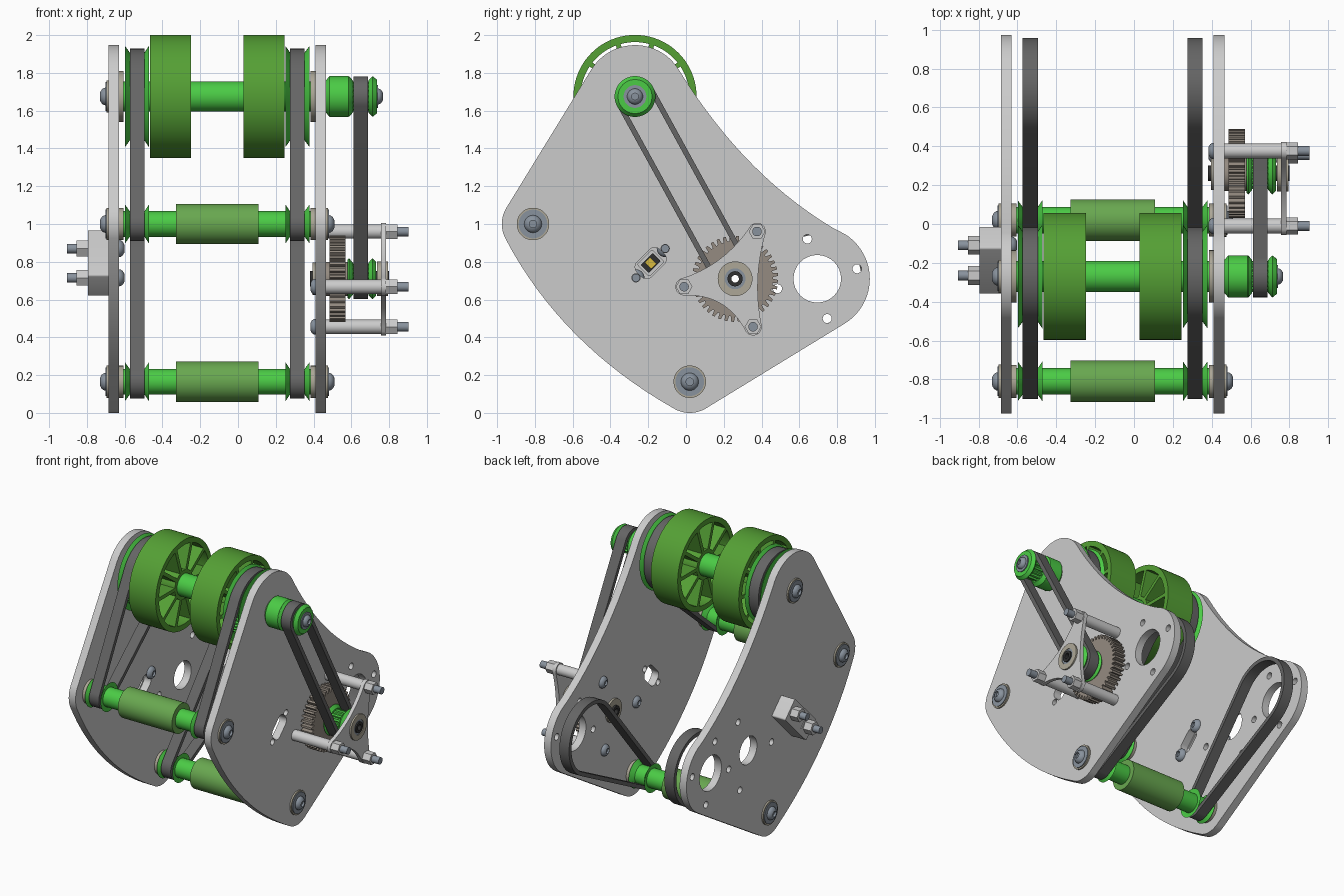
import bpy, bmesh
from math import cos, sin, pi, radians, asin, acos, atan2, hypot

if "Cube" in bpy.data.objects:
    bpy.data.objects.remove(bpy.data.objects["Cube"])


def material(name, rgb):
    m = bpy.data.materials.new(name)
    m.diffuse_color = (*rgb, 1)
    m.use_nodes = True
    m.node_tree.nodes["Principled BSDF"].inputs["Base Color"].default_value = m.diffuse_color
    return m


BRIGHT = material("bright_green", (0.07, 0.6, 0.06))
WHEEL = material("wheel_green", (0.09, 0.35, 0.035))
SLEEVE = material("sleeve_green", (0.14, 0.39, 0.08))
BELT = material("belt_grey", (0.13, 0.13, 0.13))
BROWN = material("gear_brown", (0.30, 0.26, 0.22))
BEIGE = material("bearing_beige", (0.42, 0.39, 0.31))
STEEL = material("bolt_steel", (0.25, 0.29, 0.34))
DARK = material("dark", (0.03, 0.03, 0.03))
YELLOW = material("yellow", (0.7, 0.5, 0.05))

C = -0.11                                    # middle plane between the plates
TOP, FRONT, BOTTOM = (-0.27, 1.675), (-0.81, 1.0), (0.02, 0.165)
LOBE, GEAR, SENSOR = (0.695, 0.71), (0.26, 0.71), (-0.187, 0.793)
POSTS = [(0.355, 0.456), (0.376, 0.96), (-0.01, 0.668)]
SENSOR_BOLTS = [(-0.11, 0.87), (-0.265, 0.715)]


def finish(bm, name, mat):
    bmesh.ops.remove_doubles(bm, verts=bm.verts, dist=1e-5)
    bmesh.ops.recalc_face_normals(bm, faces=bm.faces)
    me = bpy.data.meshes.new(name)
    bm.to_mesh(me)
    bm.free()
    ob = bpy.data.objects.new(name, me)
    bpy.context.collection.objects.link(ob)
    if mat:
        me.materials.append(mat)
    bpy.context.view_layer.objects.active = ob
    ob.select_set(True)
    bpy.ops.object.shade_smooth_by_angle(angle=radians(30))
    ob.select_set(False)
    return ob


def prism(name, loops, x0, x1, mat=None):
    """Fill (y, z) loops, inner ones being holes, and extrude along x."""
    bm = bmesh.new()
    for loop in loops:
        vs = [bm.verts.new((x0, y, z)) for y, z in loop]
        for a, b in zip(vs, vs[1:] + vs[:1]):
            bm.edges.new((a, b))
    bmesh.ops.triangle_fill(bm, use_beauty=True, edges=bm.edges[:], normal=(1, 0, 0))
    ext = bmesh.ops.extrude_face_region(bm, geom=bm.faces[:])
    moved = [g for g in ext["geom"] if isinstance(g, bmesh.types.BMVert)]
    bmesh.ops.translate(bm, verts=moved, vec=(x1 - x0, 0, 0))
    # keep the starting cap whichever way the extrude treated it
    if not any(all(abs(v.co.x - x0) < 1e-6 for v in f.verts) for f in bm.faces):
        rim = [e for e in bm.edges if all(abs(v.co.x - x0) < 1e-6 for v in e.verts)]
        bmesh.ops.triangle_fill(bm, use_beauty=True, edges=rim, normal=(1, 0, 0))
    return finish(bm, name, mat)


def lathe(name, c, prof, mat=None, n=48):
    """Spin an (x, radius) profile about the x axis line through c."""
    bm = bmesh.new()
    vs = [bm.verts.new((x, c[0], c[1] + r)) for x, r in prof]
    es = [bm.edges.new(p) for p in zip(vs, vs[1:])]
    bmesh.ops.spin(bm, geom=vs + es, cent=(0, *c), axis=(1, 0, 0), angle=2 * pi, steps=n)
    return finish(bm, name, mat)


def rod(name, c, x0, x1, r, mat=None, n=48, bore=0):
    return lathe(name, c, [(x0, bore), (x0, r), (x1, r), (x1, bore)] +
                 ([(x0, bore)] if bore else []), mat, n)


def arc(c, r, a0, a1, n=24):
    return [(c[0] + r * cos(radians(a0 + (a1 - a0) * i / n)),
             c[1] + r * sin(radians(a0 + (a1 - a0) * i / n))) for i in range(n + 1)]


def circle(c, r, n=32):
    return arc(c, r, 0, 360, n)[:-1]


def bezier(p, q, s, n=16):
    return [tuple((1 - t) ** 2 * a + 2 * t * (1 - t) * b + t * t * d
                  for a, b, d in zip(p, q, s)) for t in (i / n for i in range(1, n))]


def teeth(c, root, tip, n):
    return [(c[0] + r * cos(2 * pi * (i + f) / n), c[1] + r * sin(2 * pi * (i + f) / n))
            for i in range(n) for f, r in ((0, root), (.3, root), (.42, tip), (.82, tip))]


def hull(c1, r1, c2, r2):
    d = (c2[0] - c1[0], c2[1] - c1[1])
    a, p = (v * 180 / pi for v in (atan2(d[1], d[0]), acos((r1 - r2) / hypot(*d))))
    return arc(c1, r1, a + p, a + 360 - p, 40) + arc(c2, r2, a - p, a + p, 30)


def belt(name, c1, r1, c2, r2, x0, x1, t=0.028):
    prism(name, [hull(c1, r1, c2, r2), hull(c1, r1 - t, c2, r2 - t)], x0, x1, BELT)


def tilted(a, b, r):
    """Rounded slot 2a x 2b, turned 45 degrees about the sensor centre."""
    pts = [p for sx, sy, s in ((1, 1, 0), (-1, 1, 90), (-1, -1, 180), (1, -1, 270))
           for p in arc((sx * (a - r), sy * (b - r)), r, s, s + 90, 6)]
    k = 0.5 ** 0.5
    return [(SENSOR[0] + k * (u - v), SENSOR[1] + k * (u + v)) for u, v in pts]


def cap_bolt(name, c, x, s, r=0.055):
    """Domed head with a socket, sitting at x and pointing along s."""
    lathe(name, c, [(x + s * h * r, q * r) for h, q in (
        (0, 0), (0, 1), (.2, .97), (.45, .8), (.62, .5), (.64, .42), (.3, .42), (.3, 0))], STEEL, 32)


# side plates
outline = arc(TOP, 0.272, 148.5, 34)
outline += bezier(outline[-1], (0.32, 1.23), (0.841, 0.943))
outline += arc(LOBE, 0.278, 58, -58.4) + arc(BOTTOM, 0.165, -58.4, -119.4)
outline += bezier(outline[-1], (-0.66, 0.36), (-0.957, 0.924)) + arc(FRONT, 0.165, 207, 148.5)
holes = [circle(LOBE, 0.126), tilted(0.085, 0.055, 0.04)]
holes += [circle((LOBE[0] + .217 * cos(radians(a)), LOBE[1] + .217 * sin(radians(a))), .024, 16)
          for a in (14, 104, 194, 284)]
holes += [circle(p, 0.022, 16) for p in SENSOR_BOLTS]
post_holes = [circle(p, 0.024, 16) for p in POSTS]
prism("left_plate", [outline, circle(GEAR, 0.1)] + holes + post_holes, C - .575, C - .52)
prism("right_plate", [outline, circle(GEAR, 0.06)] + holes, C + .52, C + .575)

# top shaft and the two lower rollers
rod("top_shaft", TOP, C - .5, C + .5, 0.08, BRIGHT)
for nm, c in (("front", FRONT), ("bottom", BOTTOM)):
    rod(nm + "_roller_shaft", c, C - .5, C + .5, 0.068, BRIGHT)
    rod(nm + "_roller_sleeve", c, C - .218, C + .218, 0.107, SLEEVE)

for side, s in (("left", -1), ("right", 1)):
    X = lambda v: C + s * v
    # spoked wheel
    pies = []
    for i in range(10):
        a0, a1 = 36 * i, 36 * (i + 1)
        o, k = (asin(0.013 / r) * 180 / pi for r in (0.288, 0.105))
        pies.append(arc(TOP, .288, a0 + o, a1 - o, 8) + arc(TOP, .105, a1 - k, a0 + k, 4))
    prism(side + "_wheel", [circle(TOP, 0.326, 80), circle(TOP, 0.078)] + pies,
          X(.138), X(.355), WHEEL)
    # flanged pulleys, bearings and end bolts
    for nm, c, r, n in (("top", TOP, .255, 48), ("front", FRONT, .09, 16), ("bottom", BOTTOM, .09, 16)):
        tag = f"{side}_{nm}_"
        prism(tag + "pulley", [teeth(c, r - .045, r - .028, n)], X(.38), X(.468), BRIGHT)
        for k, (a, b) in enumerate(((.385, .362), (.463, .488))):
            lathe(f"{tag}flange_{k}", c, [(X(a), 0), (X(a), r - .022), (X(b), r + .012),
                                          (X((a + 3 * b) / 4), r - .03), (X(b), r - .05), (X(b), 0)], BRIGHT)
        rod(tag + "inner_bearing", c, X(.495), X(.522), .135 if nm == "top" else .085, BEIGE)
        rod(tag + "washer", c, X(.574), X(.586), 0.086, BEIGE)
        if not (nm == "top" and s == 1):
            rod(tag + "bolt_washer", c, X(.584), X(.592), 0.076, STEEL)
            cap_bolt(tag + "bolt", c, X(.59), s, 0.047)
    # inner drive belts
    belt(side + "_upper_belt", TOP, .253, FRONT, .09, X(.385), X(.463))
    belt(side + "_lower_belt", LOBE, .262, BOTTOM, .09, X(.385), X(.463))

# outer drive on the right
lathe("outer_spacer", TOP, [(.465, 0), (.465, .085), (.485, .108), (.585, .108), (.605, .085), (.605, 0)], BRIGHT)
for nm, c, x1 in (("outer_top", TOP, .735), ("outer_gear", GEAR, .73)):
    prism(nm + "_pulley", [teeth(c, .068, .08, 16), circle(c, .022)], .575, x1 - .01, BRIGHT)
    lathe(nm + "_flange_out", c, [(.69, .022), (.69, .085), (.712, .108), (x1, .09), (x1, .022), (.69, .022)], BRIGHT)
    lathe(nm + "_flange_in", c, [(.608, .022), (.608, .085), (.588, .108), (.58, .1), (.58, .022), (.608, .022)], BRIGHT)
rod("outer_top_washer", TOP, .73, .742, 0.06, STEEL)
cap_bolt("outer_top_bolt", TOP, .74, 1, 0.042)
belt("outer_belt", TOP, .107, GEAR, .107, .612, .688)

# gear and its shaft
prism("gear", [teeth(GEAR, .2, .228, 40), circle(GEAR, .022)], .485, .57, BROWN)
rod("gear_hub", GEAR, .462, .58, .09, BROWN, bore=.022)
rod("gear_shaft", GEAR, .38, .8, .04, DARK, bore=.02)
rod("plate_bearing", GEAR, .395, .475, .085, BEIGE, bore=.038)
rod("bracket_bearing", GEAR, .735, .795, .092, BEIGE, bore=.055)
rod("bracket_bearing_race", GEAR, .737, .79, .057, STEEL, bore=.036)

# three-armed bracket on posts
ends = []
for p in POSTS:
    a = atan2(p[1] - GEAR[1], p[0] - GEAR[0]) * 180 / pi
    ends.append((a, arc(p, 0.046, a - 75, a + 75, 14)))
loop = []
for (a, pts), (b, nxt) in zip(ends, ends[1:] + ends[:1]):
    m = radians((a + (b if b > a else b + 360)) / 2)
    loop += pts + bezier(pts[-1], (GEAR[0] + .09 * cos(m), GEAR[1] + .09 * sin(m)), nxt[0])
prism("bracket", [loop, circle(GEAR, .088)], .757, .784)
for i, p in enumerate(POSTS):
    rod(f"post_{i}", p, .465, .757, .038, None, 24)
    rod(f"post_stud_{i}", p, .40, .902, .025, STEEL, 20)
    cap_bolt(f"post_head_{i}", p, .41, -1, .042)
    prism(f"post_nut_{i}", [circle(p, .044, 6)], .784, .845)

# sensor block on the left plate
prism("sensor_block", [tilted(.17, .08, .012), tilted(.055, .045, .01)]
      + [circle(p, .02, 16) for p in SENSOR_BOLTS], -.795, -.685)
prism("sensor_back", [tilted(.06, .05, .01)], -.79, -.765)
prism("sensor_chip", [tilted(.045, .03, .005)], -.767, -.745, DARK)
prism("sensor_lens", [tilted(.02, .025, .005)], -.747, -.735, YELLOW)
for i, p in enumerate(SENSOR_BOLTS):
    rod(f"sensor_stud_{i}", p, -.905, -.62, .025, STEEL, 20)
    cap_bolt(f"sensor_head_{i}", p, -.63, 1, .045)
    prism(f"sensor_nut_{i}", [circle(p, .048, 6)], -.855, -.795)
